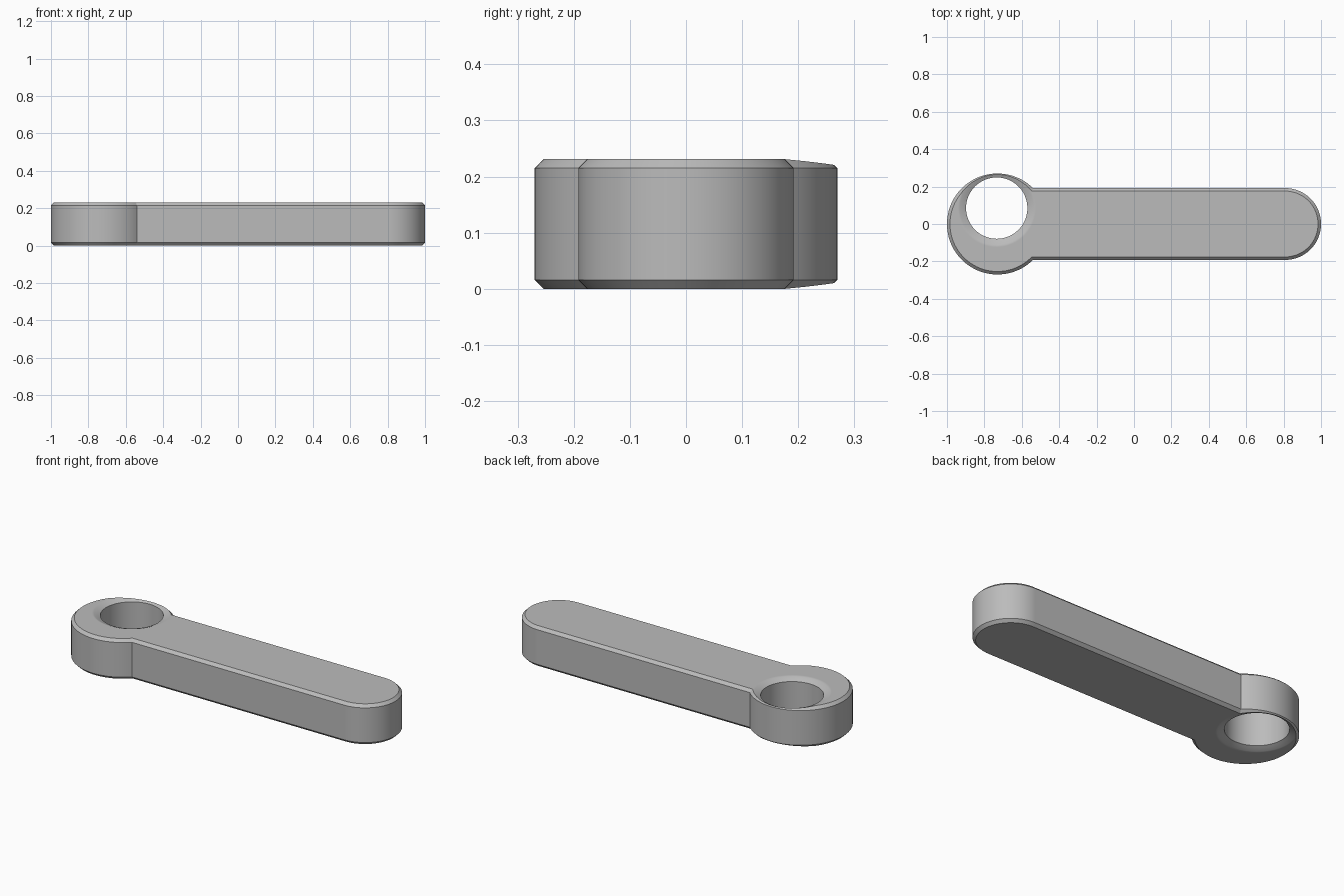
import bpy
import bmesh
from math import asin, cos, sin, pi

cube = bpy.data.objects.get("Cube")
if cube:
    bpy.data.objects.remove(cube)

HEIGHT, CHAMFER = 0.231, 0.016
HEAD_X, HEAD_R = -0.73, 0.27
ARM_END_X, ARM_R = 0.808, 0.192
HOLE_X, HOLE_Y, HOLE_R = -0.734, 0.085, 0.164
DISH_R, DISH_DEPTH = 0.208, 0.018

grey = bpy.data.materials.new("plain grey")
grey.use_nodes = True
colour = (0.5, 0.5, 0.5, 1)
grey.diffuse_color = colour
grey.node_tree.nodes["Principled BSDF"].inputs["Base Color"].default_value = colour


def arc(cx, radius, start, end, steps):
    angles = [start + (end - start) * i / steps for i in range(steps + 1)]
    return [(cx + radius * cos(a), radius * sin(a)) for a in angles]


def outline(inset):
    """Round head joined to a straight arm with a semicircular end."""
    head, arm = HEAD_R - inset, ARM_R - inset
    joint = asin(arm / head)
    return (arc(HEAD_X, head, joint, 2 * pi - joint, 72)
            + arc(ARM_END_X, arm, -pi / 2, pi / 2, 40))


def loft(name, rings):
    """Skin closed rings of 3D points and cap both ends."""
    bm = bmesh.new()
    loops = [[bm.verts.new(p) for p in ring] for ring in rings]
    for low, high in zip(loops, loops[1:]):
        for i in range(len(low)):
            j = (i + 1) % len(low)
            bm.faces.new((low[i], low[j], high[j], high[i]))
    bm.faces.new(loops[0][::-1])
    bm.faces.new(loops[-1])
    bmesh.ops.recalc_face_normals(bm, faces=bm.faces[:])
    mesh = bpy.data.meshes.new(name)
    bm.to_mesh(mesh)
    bm.free()
    mesh.materials.append(grey)
    obj = bpy.data.objects.new(name, mesh)
    bpy.context.collection.objects.link(obj)
    return obj


# Chamfered lever body
levels = [(CHAMFER, 0), (0, CHAMFER), (0, HEIGHT - CHAMFER), (CHAMFER, HEIGHT)]
lever = loft("lever", [[(x, y, z) for x, y in outline(inset)] for inset, z in levels])

# Offset hole cutter, flared into a shallow dish at both faces
width = DISH_R - HOLE_R
flare = [(HOLE_R + width * (1 - t), DISH_DEPTH * (0.7 * t + 0.3 * t * t))
         for t in (0, 0.25, 0.5, 0.75, 1)]
lower = [(DISH_R + 0.03, -0.01)] + flare
profile = lower + [(r, HEIGHT - z) for r, z in reversed(lower)]
cutter = loft("hole_cutter", [
    [(HOLE_X + x, HOLE_Y + y, z) for x, y in arc(0, r, 0, 2 * pi, 72)[:-1]]
    for r, z in profile])
cutter.hide_render = True

cut = lever.modifiers.new("hole", 'BOOLEAN')
cut.operation = 'DIFFERENCE'
cut.solver = 'EXACT'
cut.object = cutter
bpy.ops.object.select_all(action='DESELECT')
lever.select_set(True)
bpy.context.view_layer.objects.active = lever
bpy.ops.object.modifier_apply(modifier=cut.name)
bpy.data.objects.remove(cutter)

# Smooth curved walls, crisp chamfers, flat top and bottom
bpy.ops.object.shade_smooth_by_angle(angle=pi / 6)
weighted = lever.modifiers.new("weighted_normals", 'WEIGHTED_NORMAL')
weighted.keep_sharp = True
